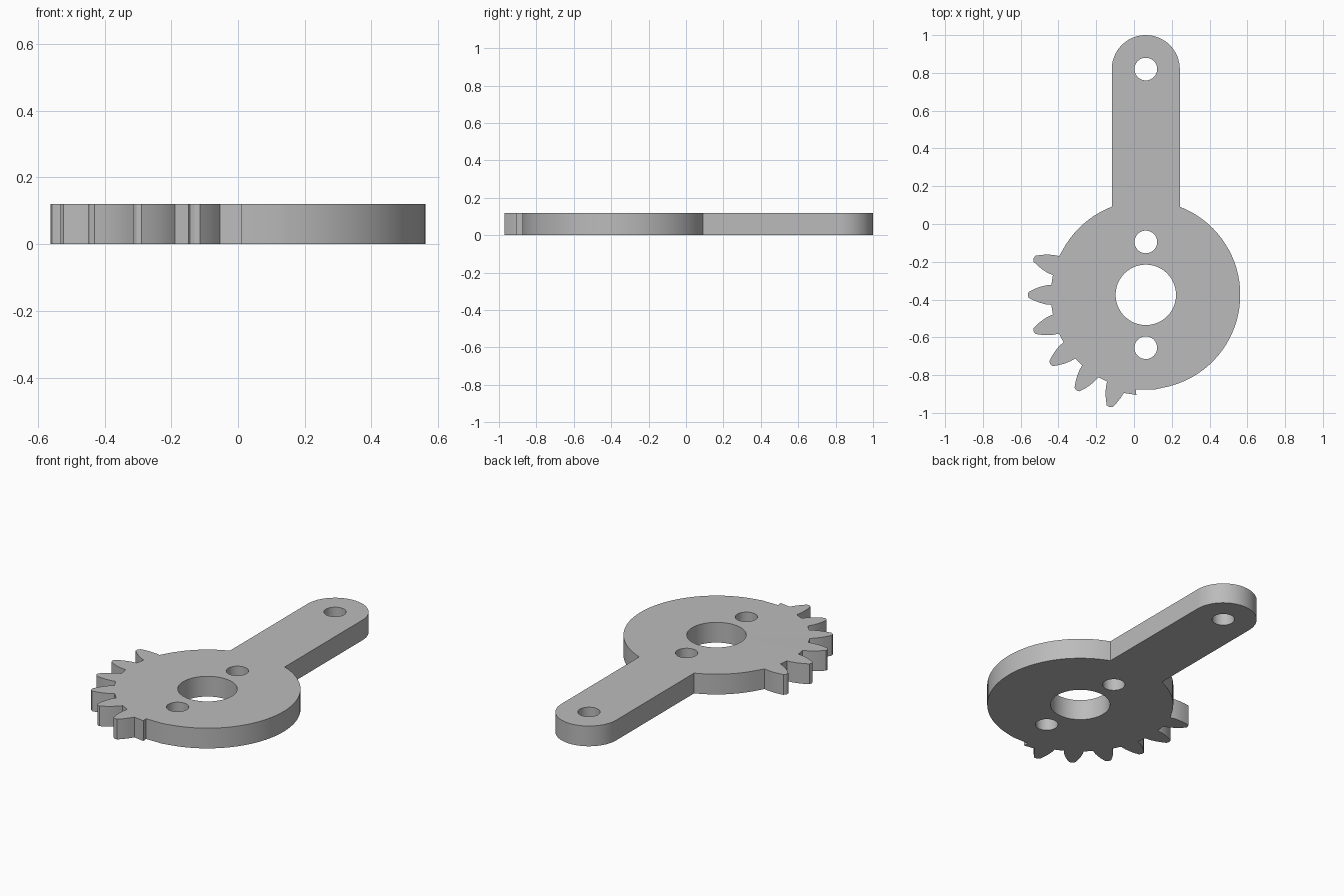
import bpy, bmesh
from math import sin, cos, asin, radians, degrees, hypot, atan2
from mathutils import Vector

cube = bpy.data.objects.get("Cube")
if cube:
    bpy.data.objects.remove(cube, do_unlink=True)

THICK = 0.12
HUB = Vector((0.0625, -0.375))      # centre of the disc
R_DISC = 0.5
R_ARM = 0.18                        # half width and end radius of the arm
ARM_END = Vector((0.0625, 0.82))
TOOTH_STEP = 18
# Half tooth outline: distance from hub, half width
FLANK = [(0.5, 0.053), (0.53, 0.050), (0.56, 0.042), (0.59, 0.031), (0.62, 0.016)]


def arc(centre, radius, start, end, step=4):
    """Points on an arc, angles in degrees, both ends included."""
    n = max(1, round(abs(end - start) / step))
    angles = [radians(start + (end - start) * i / n) for i in range(n + 1)]
    return [centre + radius * Vector((cos(a), sin(a))) for a in angles]


def tooth(angle):
    """Curved tooth, from its first root corner round to the second."""
    out = Vector((cos(radians(angle)), sin(radians(angle))))
    side = Vector((-out.y, out.x))
    first = [HUB + out * r - side * w for r, w in FLANK]
    second = [HUB + out * r + side * w for r, w in reversed(FLANK)]
    return first + [HUB + out * 0.625] + second


# Outer outline: arm end, disc, teeth, rest of the disc
neck = degrees(asin(R_ARM / R_DISC))
root = degrees(atan2(FLANK[0][1], FLANK[0][0]))
outline = arc(ARM_END, R_ARM, 0, 180)
last = 90 + neck
for k in range(7):
    angle = 162 + TOOTH_STEP * k
    r_root = hypot(*FLANK[0])
    outline += arc(HUB, R_DISC if k == 0 else r_root, last, angle - root)[:-1]
    outline += tooth(angle)
    last = angle + root
outline += arc(HUB, R_DISC, last, 450 - neck)[1:]

# Shaft hole, two screw holes and the arm hole
loops = [outline]
for centre, radius in [(HUB, 0.16), (HUB + Vector((0, 0.28)), 0.06),
                       (HUB - Vector((0, 0.28)), 0.06), (ARM_END, 0.06)]:
    loops.append(arc(centre, radius, 0, 360, 7.5)[:-1])

# Fill the flat profile and raise it to full thickness
bm = bmesh.new()
edges = []
for points in loops:
    verts = [bm.verts.new((p.x, p.y, 0)) for p in points]
    edges += [bm.edges.new((v, verts[i - 1])) for i, v in enumerate(verts)]
bmesh.ops.triangle_fill(bm, use_beauty=True, use_dissolve=False, edges=edges)
bottom = bm.faces[:]
raised = bmesh.ops.extrude_face_region(bm, geom=bottom, use_keep_orig=True)
top = [g for g in raised["geom"] if isinstance(g, bmesh.types.BMVert)]
bmesh.ops.translate(bm, verts=top, vec=(0, 0, THICK))
bmesh.ops.recalc_face_normals(bm, faces=bm.faces[:])
mesh = bpy.data.meshes.new("gear_arm_plate")
bm.to_mesh(mesh)
bm.free()

# Plain grey material
grey = bpy.data.materials.new("plain_grey")
grey.use_nodes = True
colour = (0.5, 0.5, 0.5, 1)
grey.diffuse_color = colour
grey.node_tree.nodes["Principled BSDF"].inputs["Base Color"].default_value = colour
mesh.materials.append(grey)

plate = bpy.data.objects.new("gear_arm_plate", mesh)
bpy.context.collection.objects.link(plate)
bpy.ops.object.select_all(action="DESELECT")
plate.select_set(True)
bpy.context.view_layer.objects.active = plate
bpy.ops.object.shade_smooth_by_angle(angle=radians(25))
